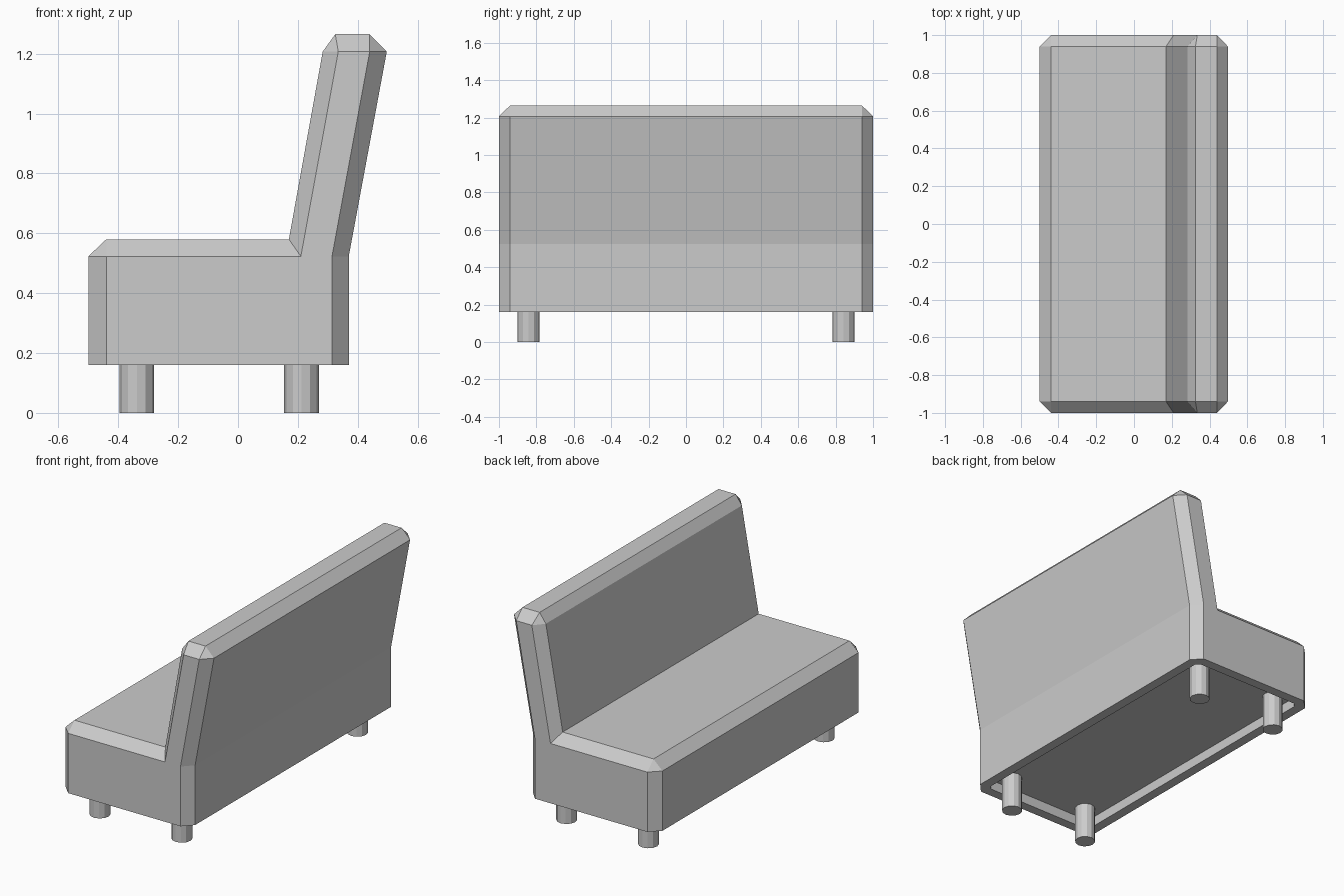
import bpy, bmesh

if "Cube" in bpy.data.objects:
    bpy.data.objects.remove(bpy.data.objects["Cube"])

FLOOR = 0.16    # underside of the body
BEVEL = 0.06    # chamfer width
HALF = 1.0      # half length

# side profile (x, z): full-width outline paired with the end-cap outline;
# repeated cap points collapse into chamfer corner triangles
PROFILE = [
    ((-0.50, FLOOR), (-0.44, FLOOR)),
    ((-0.50, 0.523), (-0.44, 0.523)),
    ((-0.44, 0.58), (-0.44, 0.523)),
    ((0.17, 0.58), (0.21, 0.523)),
    ((0.283, 1.207), (0.335, 1.207)),
    ((0.325, 1.265), (0.335, 1.207)),
    ((0.44, 1.265), (0.44, 1.207)),
    ((0.497, 1.207), (0.44, 1.207)),
    ((0.37, 0.523), (0.314, 0.523)),
    ((0.37, FLOOR), (0.314, FLOOR)),
]


def finish(bm, name):
    bmesh.ops.recalc_face_normals(bm, faces=bm.faces[:])
    mesh = bpy.data.meshes.new(name)
    bm.to_mesh(mesh)
    bm.free()
    obj = bpy.data.objects.new(name, mesh)
    bpy.context.collection.objects.link(obj)
    return obj


# upholstered seat and backrest: loft four rings along y
bm = bmesh.new()
rings = []
for y, side in ((-HALF, 1), (-HALF + BEVEL, 0), (HALF - BEVEL, 0), (HALF, 1)):
    rings.append([bm.verts.new((p[side][0], y, p[side][1])) for p in PROFILE])
n = len(PROFILE)
underside = []
for a, b in zip(rings, rings[1:]):
    for i in range(n):
        j = (i + 1) % n
        face = bm.faces.new((a[i], a[j], b[j], b[i]))
        if j == 0:
            underside.append(face)
for ring in (rings[0], rings[-1]):
    bm.faces.new(ring)
underside = bmesh.ops.dissolve_faces(bm, faces=underside)["region"]
bmesh.ops.remove_doubles(bm, verts=bm.verts[:], dist=0.001)
bmesh.ops.recalc_face_normals(bm, faces=bm.faces[:])

# recessed underside with a rim
bottom = [f for f in bm.faces if all(abs(v.co.z - FLOOR) < 1e-4 for v in f.verts)]
bmesh.ops.inset_region(bm, faces=bottom, thickness=BEVEL, use_even_offset=True)
recess = bmesh.ops.extrude_discrete_faces(bm, faces=bottom)["faces"]
bmesh.ops.translate(bm, verts=list({v for f in recess for v in f.verts}),
                    vec=(0, 0, BEVEL))
finish(bm, "bench_body")

# four round legs reaching up into the recess
LEG_TOP = FLOOR + BEVEL
for x, x_name in ((-0.338, "seat_side"), (0.212, "backrest_side")):
    for y, y_name in ((-0.842, "front"), (0.842, "rear")):
        bm = bmesh.new()
        bmesh.ops.create_cone(bm, cap_ends=True, segments=12, radius1=0.058,
                              radius2=0.058, depth=LEG_TOP)
        leg = finish(bm, f"{y_name}_{x_name}_leg")
        leg.location = (x, y, LEG_TOP / 2)
